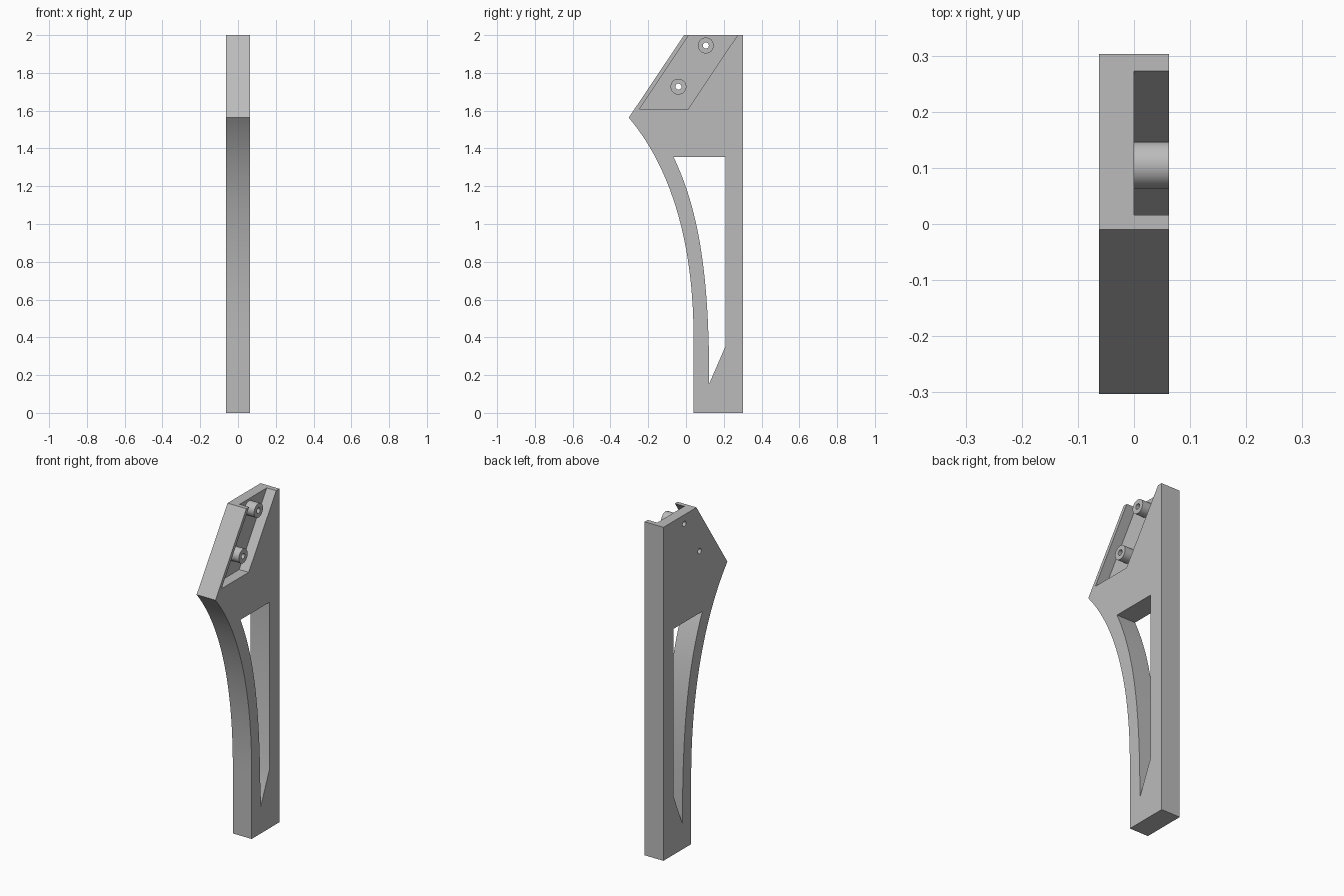
import bpy
import bmesh
from mathutils import Vector, geometry

if "Cube" in bpy.data.objects:
    bpy.data.objects.remove(bpy.data.objects["Cube"])

HALF = 0.0625          # half the thickness across x
BOSSES = [(0.105, 1.945), (-0.04, 1.727)]

grey = bpy.data.materials.new("plain grey")
grey.use_nodes = True
grey.diffuse_color = (0.5, 0.5, 0.5, 1)
grey.node_tree.nodes["Principled BSDF"].inputs["Base Color"].default_value = (0.5, 0.5, 0.5, 1)


def prism(name, outline, x0, x1):
    """Extrude a (y, z) outline from x0 to x1."""
    bm = bmesh.new()
    face = bm.faces.new([bm.verts.new((x0, y, z)) for y, z in outline])
    side = bmesh.ops.extrude_face_region(bm, geom=[face])["geom"]
    moved = [v for v in side if isinstance(v, bmesh.types.BMVert)]
    bmesh.ops.translate(bm, verts=moved, vec=(x1 - x0, 0, 0))
    bmesh.ops.recalc_face_normals(bm, faces=bm.faces)
    mesh = bpy.data.meshes.new(name)
    bm.to_mesh(mesh)
    bm.free()
    mesh.materials.append(grey)
    obj = bpy.data.objects.new(name, mesh)
    bpy.context.collection.objects.link(obj)
    return obj


def curve(a, b, c, d, steps=28):
    pts = geometry.interpolate_bezier(*[Vector((y, z, 0)) for y, z in (a, b, c, d)], steps)
    return [(p.x, p.y) for p in pts]


def circle(centre, radius, sides=32):
    spoke = Vector((radius, 0, 0))
    bm = bmesh.new()
    ring = bmesh.ops.create_circle(bm, segments=sides, radius=spoke.length)["verts"]
    pts = [(centre[0] + v.co.x, centre[1] + v.co.y) for v in ring]
    bm.free()
    return pts


def cut(obj, cutters):
    for cutter in cutters:
        mod = obj.modifiers.new(cutter.name, "BOOLEAN")
        mod.operation = "DIFFERENCE"
        mod.solver = "EXACT"
        mod.object = cutter
    bpy.context.view_layer.update()
    result = bpy.data.meshes.new_from_object(obj.evaluated_get(bpy.context.evaluated_depsgraph_get()))
    obj.modifiers.clear()
    obj.data = result
    for cutter in cutters:
        bpy.data.objects.remove(cutter)


def smooth(obj):
    bpy.ops.object.select_all(action="DESELECT")
    obj.select_set(True)
    bpy.context.view_layer.objects.active = obj
    bpy.ops.object.shade_smooth_by_angle(angle=0.5)


# Leg plate with its curved front edge and angled head
front_edge = curve((0.04, 0.4), (0.04, 0.9), (-0.08, 1.3), (-0.303, 1.563))
leg = prism("leg_plate", [(0.303, 2), (0.303, 0), (0.04, 0)] + front_edge + [(-0.01, 2)], -HALF, HALF)

# Tall window between the curved strut and the straight back bar
strut_edge = curve((0.123, 0.155), (0.123, 0.75), (0.065, 1.08), (-0.066, 1.355))
window = prism("window_cutter", strut_edge + [(0.21, 1.355), (0.21, 0.355)], -1, 1)

# Slanted pocket, open at the top and on the left side
slope = (0.27 - 0.01) / (2 - 1.61)
rise = 0.1
pocket = prism("pocket_cutter", [(-0.245, 1.61), (0.012, 1.61), (0.273 + rise * slope, 2 + rise),
                                 (0.016 + rise * slope, 2 + rise)], 0, 1)

# Screw holes through the remaining wall
holes = [prism("hole_cutter", circle(c, 0.016), -1, 1) for c in BOSSES]
cut(leg, [window, pocket] + holes)
smooth(leg)

# Hollow screw bosses standing in the pocket
for label, centre in zip(("upper", "lower"), BOSSES):
    boss = prism(label + "_screw_boss", circle(centre, 0.042), 0, HALF)
    cut(boss, [prism("bore_cutter", circle(centre, 0.016), -1, 1)])
    smooth(boss)
